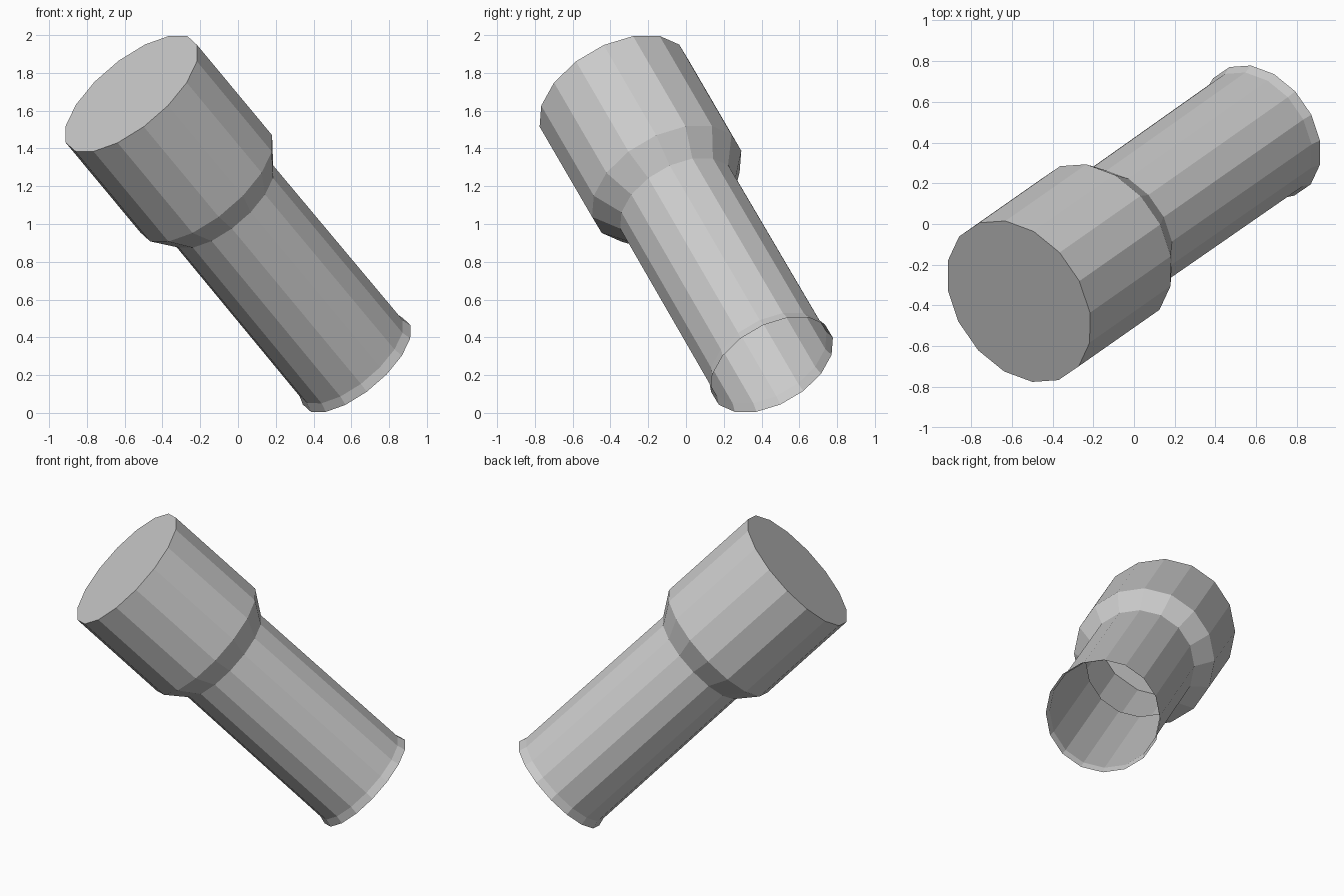
import bpy, bmesh
from math import cos, sin, tau
from mathutils import Vector

if "Cube" in bpy.data.objects:
    bpy.data.objects.remove(bpy.data.objects["Cube"])

SIDES = 16
cap_centre = Vector((-0.565, -0.38, 1.69))
mouth_centre = Vector((0.628, 0.455, 0.255))
axis = (mouth_centre - cap_centre).normalized()
length = (mouth_centre - cap_centre).length

# Cross-section frame: u points at a corner of the 16-sided tube
u = Vector((-0.151, 0.905, 0.40))
u = (u - axis * u.dot(axis)).normalized()
w = axis.cross(u)

# Profile from closed wide end to open flared mouth: (distance, radius)
profile = [(0, 0.437), (0.68, 0.437), (0.825, 0.338),
           (length - 0.05, 0.342), (length, 0.357)]

bm = bmesh.new()
rings = []
for t, r in profile:
    rings.append([bm.verts.new(cap_centre + axis * t
                  + (u * cos(tau * i / SIDES) + w * sin(tau * i / SIDES)) * r)
                  for i in range(SIDES)])

# Tube walls
for a, b in zip(rings, rings[1:]):
    for i in range(SIDES):
        j = (i + 1) % SIDES
        bm.faces.new((a[i], a[j], b[j], b[i]))

# Closed end; the narrow mouth stays open
bm.faces.new(rings[0])
bmesh.ops.recalc_face_normals(bm, faces=bm.faces)
if bm.faces[:][-1].normal.dot(axis) > 0:
    bmesh.ops.reverse_faces(bm, faces=bm.faces)

mesh = bpy.data.meshes.new("stepped_tube")
bm.to_mesh(mesh)
bm.free()
tube = bpy.data.objects.new("stepped_tube", mesh)
bpy.context.collection.objects.link(tube)
